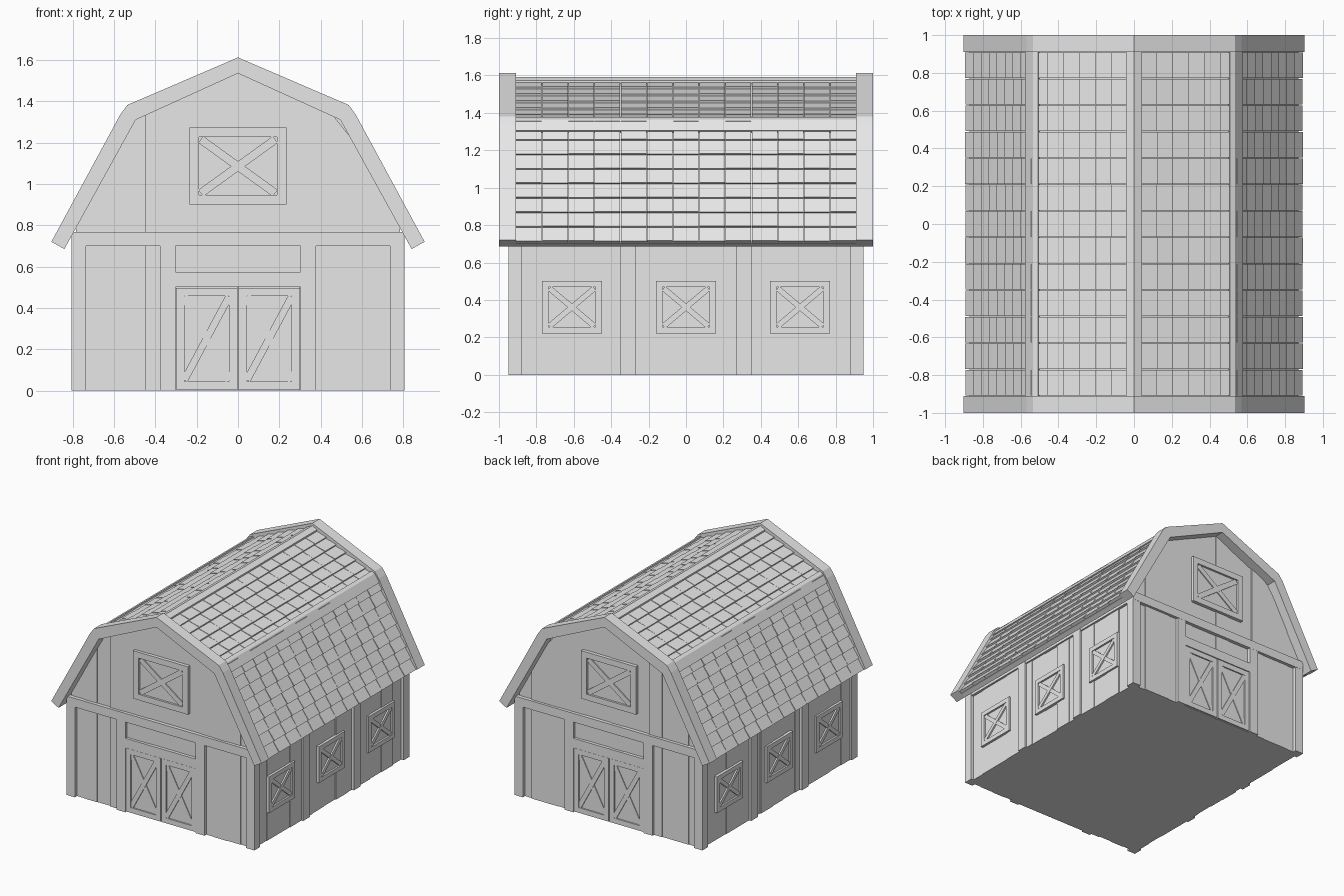
import bpy, bmesh, math, random
from mathutils import Matrix, Vector

random.seed(4)
if "Cube" in bpy.data.objects:
    bpy.data.objects.remove(bpy.data.objects["Cube"])

grey = bpy.data.materials.new("plain_grey")
grey.use_nodes = True
grey.diffuse_color = (0.8, 0.8, 0.8, 1)
grey.node_tree.nodes["Principled BSDF"].inputs["Base Color"].default_value = (0.8, 0.8, 0.8, 1)


def finish(name, bm):
    bmesh.ops.recalc_face_normals(bm, faces=bm.faces)
    mesh = bpy.data.meshes.new(name)
    bm.to_mesh(mesh)
    bm.free()
    mesh.materials.append(grey)
    obj = bpy.data.objects.new(name, mesh)
    bpy.context.collection.objects.link(obj)


def prism(bm, outline, y0, y1, matrix=Matrix()):
    """Extrude an (x, z) outline from y0 to y1."""
    a = [bm.verts.new(matrix @ Vector((x, y0, z))) for x, z in outline]
    b = [bm.verts.new(matrix @ Vector((x, y1, z))) for x, z in outline]
    bm.faces.new(a)
    bm.faces.new(b[::-1])
    for i in range(len(a)):
        j = (i + 1) % len(a)
        bm.faces.new((a[i], a[j], b[j], b[i]))


def box(bm, x0, x1, z0, z1, y0, y1, matrix=Matrix()):
    prism(bm, [(x0, z0), (x1, z0), (x1, z1), (x0, z1)], y0, y1, matrix)


def frame(bm, x0, x1, z0, z1, w, y0, y1, m):
    box(bm, x0, x0 + w, z0, z1, y0, y1, m)
    box(bm, x1 - w, x1, z0, z1, y0, y1, m)
    box(bm, x0 + w, x1 - w, z0, z0 + w, y0, y1, m)
    box(bm, x0 + w, x1 - w, z1 - w, z1, y0, y1, m)


def brace(bm, a, b, w, y0, y1, m):
    """Diagonal bar between two points of a wall."""
    a, b = Vector(a), Vector(b)
    d = (b - a).normalized() * w / 2
    n = Vector((-d.y, d.x))
    prism(bm, [a + n, a - n, b - n, b + n], y0, y1, m)


def cross(bm, x0, x1, z0, z1, w, y0, y1, m):
    brace(bm, (x0, z0), (x1, z1), w, y0, y1, m)
    brace(bm, (x0, z1), (x1, z0), w, y0 + 0.002, y1, m)


def mirrored(half):
    return half + [(-x, z) for x, z in half[::-1] if x > 0]


def turn(degrees):
    return Matrix.Rotation(math.radians(degrees), 4, 'Z')


def roofline(x):
    x = abs(x)
    return 1.55 - x * 0.455 if x < 0.495 else 1.325 - (x - 0.495) * 1.81


# Solid body
bm = bmesh.new()
prism(bm, mirrored([(0.78, 0), (0.78, 0.81), (0.495, 1.33), (0, 1.55)]), -0.92, 0.92)
finish("wall_body", bm)

# Vertical boards of slightly different thickness
bm = bmesh.new()
for angle in (0, 180):
    for i in range(14):
        u0, u1 = -0.784 + i * 0.112, -0.784 + (i + 1) * 0.112
        prism(bm, [(u0, 0), (u1, 0), (u1, roofline(u1)), (u0, roofline(u0))],
              -0.923 - random.choice((0, 0.004, 0.008)), -0.9, turn(angle))
finish("gable_boards", bm)
bm = bmesh.new()
for angle in (90, 270):
    for i in range(13):
        u = -0.91 + i * 0.14
        box(bm, u, u + 0.14, 0, 0.75, -0.783 - random.choice((0, 0.004, 0.008)), -0.76, turn(angle))
finish("side_boards", bm)

# Posts and beams
bm = bmesh.new()
for sx in (-1, 1):
    for sy in (-1, 1):
        x, y = sorted((sx * 0.735, sx * 0.805)), sorted((sy * 0.88, sy * 0.95))
        box(bm, *x, 0, 0.76, *y)
finish("corner_posts", bm)
bm = bmesh.new()
for angle in (0, 180):
    for u in (-0.34, 0.34):
        box(bm, u - 0.038, u + 0.038, 0, 0.7, -0.95, -0.9, turn(angle))
for angle in (90, 270):
    for u in (-0.31, 0.31):
        box(bm, u - 0.04, u + 0.04, 0, 0.74, -0.805, -0.76, turn(angle))
finish("wall_posts", bm)
bm = bmesh.new()
for angle in (0, 180):
    box(bm, -0.805, 0.805, 0.7, 0.768, -0.951, -0.9, turn(angle))
    box(bm, -0.302, 0.302, 0.5, 0.573, -0.948, -0.9, turn(angle))
for angle in (90, 270):
    box(bm, -0.94, 0.94, 0.7, 0.76, -0.803, -0.76, turn(angle))
finish("wall_beams", bm)

# Double barn doors and loft doors
bm = bmesh.new()
loft = bmesh.new()
for angle in (0, 180):
    m = turn(angle)
    for x0, x1 in ((-0.3, -0.003), (0.003, 0.3)):
        box(bm, x0, x1, 0, 0.5, -0.934, -0.9, m)
        frame(bm, x0, x1, 0.005, 0.497, 0.04, -0.944, -0.93, m)
        cross(bm, x0 + 0.04, x1 - 0.04, 0.05, 0.455, 0.035, -0.942, -0.93, m)
    box(loft, -0.22, 0.22, 0.91, 1.26, -0.934, -0.9, m)
    frame(loft, -0.235, 0.235, 0.9, 1.272, 0.046, -0.95, -0.9, m)
    cross(loft, -0.18, 0.18, 0.955, 1.215, 0.04, -0.944, -0.93, m)
finish("barn_doors", bm)
finish("loft_doors", loft)

# Side windows with crossed shutters
bm = bmesh.new()
for angle in (90, 270):
    m = turn(angle)
    for u in (-0.61, 0, 0.61):
        box(bm, u - 0.15, u + 0.15, 0.25, 0.49, -0.792, -0.76, m)
        frame(bm, u - 0.16, u + 0.16, 0.22, 0.502, 0.034, -0.806, -0.76, m)
        cross(bm, u - 0.12, u + 0.12, 0.26, 0.462, 0.03, -0.803, -0.785, m)
finish("side_windows", bm)

# Roof deck and thicker end trims
inner = [(0.84, 0.685), (0.495, 1.31), (0, 1.535)]


def gambrel(outer):
    lower = mirrored(inner)
    return mirrored(outer) + lower[::-1]


bm = bmesh.new()
prism(bm, gambrel([(0.872, 0.705), (0.535, 1.33), (0, 1.565)]), -0.92, 0.92)
finish("roof_deck", bm)
bm = bmesh.new()
for angle in (0, 180):
    prism(bm, gambrel([(0.903, 0.72), (0.57, 1.335), (0.535, 1.382), (0, 1.612)]),
          -1, -0.91, turn(angle))
finish("roof_end_trims", bm)

# Overlapping shingles on each roof slope
bm = bmesh.new()
for top, bottom, rows in (((0.03, 1.557), (0.535, 1.335), 6), ((0.54, 1.326), (0.874, 0.706), 8)):
    top, bottom = Vector(top), Vector(bottom)
    step = (bottom - top) / rows
    n = Vector((-step.y, step.x)).normalized()
    for r in range(rows):
        a, b = top + step * r, top + step * (r + 1)
        for c in range(13):
            y = -0.91 + c * 0.14
            lift = n * random.choice((0.02, 0.023))
            quad = [a, b, b + lift, a + n * 0.008]
            for side in (1, -1):
                prism(bm, [(side * p.x, p.y) for p in quad], y + 0.002, y + 0.138)
finish("roof_shingles", bm)

# Caps over the ridge and the roof bends
bm = bmesh.new()
prism(bm, mirrored([(0.042, 1.55), (0.042, 1.574), (0, 1.593)]), -0.92, 0.92)
for side in (1, -1):
    prism(bm, [(side * x, z) for x, z in
               ((0.50, 1.345), (0.508, 1.377), (0.535, 1.366), (0.577, 1.305), (0.55, 1.295))],
          -0.92, 0.92)
finish("roof_caps", bm)
